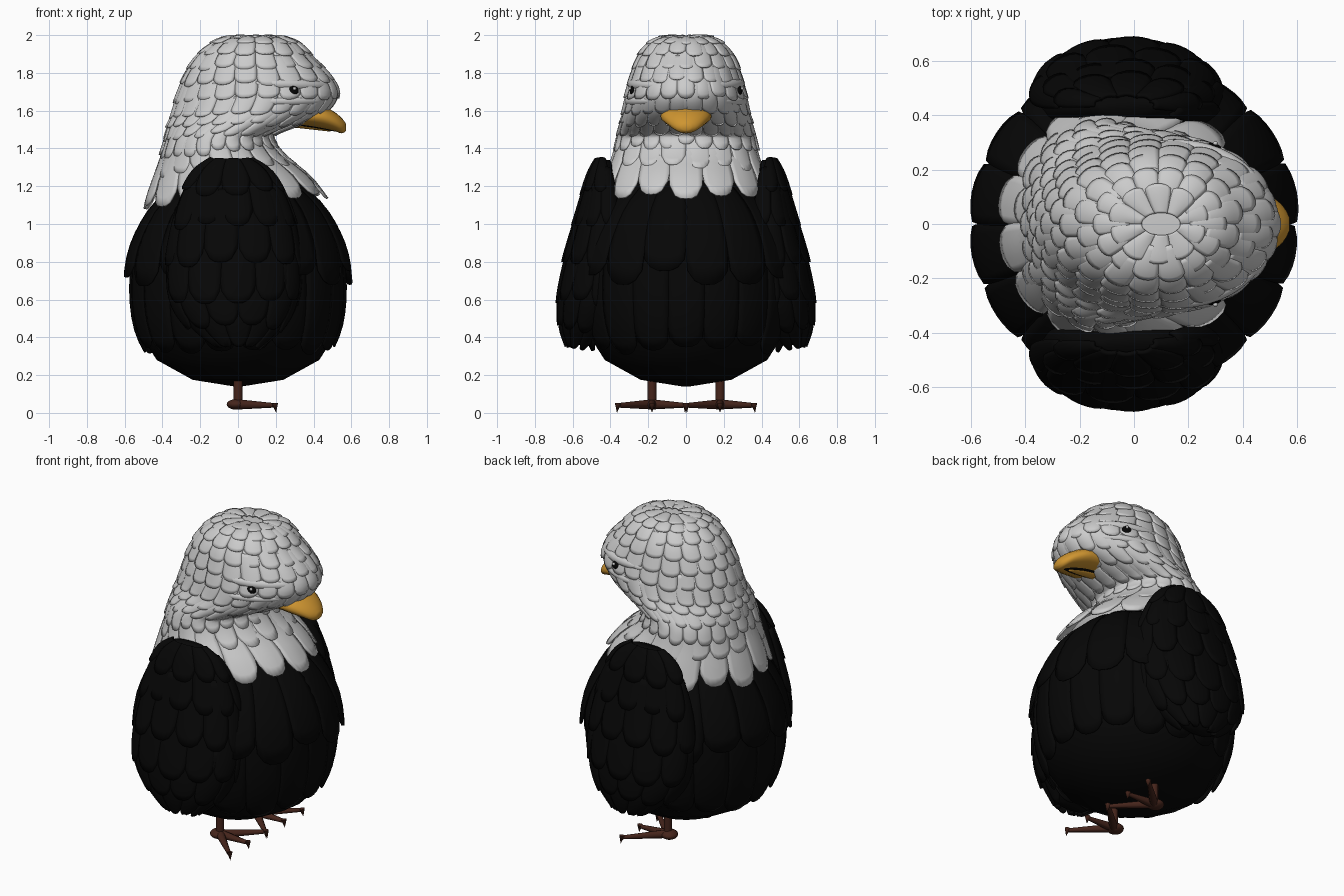
import bpy, bmesh, math, random
from mathutils import Vector

if "Cube" in bpy.data.objects:
    bpy.data.objects.remove(bpy.data.objects["Cube"])
random.seed(4)


def material(name, col):
    m = bpy.data.materials.new(name)
    m.diffuse_color = (*col, 1)
    m.use_nodes = True
    m.node_tree.nodes["Principled BSDF"].inputs["Base Color"].default_value = m.diffuse_color
    return m


BLACK = material("black", (0.002, 0.002, 0.002))
YELLOW = material("beak yellow", (0.62, 0.30, 0.03))
BROWN = material("leg brown", (0.06, 0.018, 0.011))


def surface(rings, yc=None):
    """Smooth loft; ring = (back x, back z, front x, front z, half width)."""
    rows = [list(r) + [yc[i] if yc else 0] for i, r in enumerate(rings)]
    last = len(rows) - 1

    def point(v, a):
        v = min(max(v, 0), last)
        i = min(int(v), last - 1)
        t = v - i
        q = [rows[min(max(i + k, 0), last)] for k in (-1, 0, 1, 2)]
        xb, zb, xf, zf, b, y = [
            0.5 * (2 * p1 + (p2 - p0) * t + (2 * p0 - 5 * p1 + 4 * p2 - p3) * t * t
                   + (3 * p1 - p0 - 3 * p2 + p3) * t ** 3) for p0, p1, p2, p3 in zip(*q)]
        c, s = math.cos(a), math.sin(a)
        return Vector(((xb + xf) / 2 + c * (xf - xb) / 2, y + s * b, (zb + zf) / 2 + c * (zf - zb) / 2))
    point.last = last
    return point


def normal(f, v, a):
    dv = f(v + .03, a) - f(v - .03, a)
    da = f(v, a + .03) - f(v, a - .03)
    return dv.cross(da).normalized()


def finish(name, bm, mat=None, mirror=False, thick=0):
    me = bpy.data.meshes.new(name)
    bm.to_mesh(me)
    bm.free()
    ob = bpy.data.objects.new(name, me)
    bpy.context.collection.objects.link(ob)
    if mat:
        me.materials.append(mat)
    me.shade_smooth()
    if thick:
        m = ob.modifiers.new("thickness", 'SOLIDIFY')
        m.thickness, m.offset = thick, 0
    if mirror:
        m = ob.modifiers.new("mirror", 'MIRROR')
        m.use_axis = (False, True, False)
    return ob


def loft(name, f, mat=None, segs=24, per=1, mirror=False):
    bm = bmesh.new()
    rings = [[bm.verts.new(f(i / per, 2 * math.pi * j / segs)) for j in range(segs)]
             for i in range(f.last * per + 1)]
    for r0, r1 in zip(rings, rings[1:]):
        for j in range(segs):
            k = (j + 1) % segs
            bm.faces.new((r0[j], r1[j], r1[k], r0[k]))
    bm.faces.new(rings[0])
    bm.faces.new(rings[-1])
    bmesh.ops.recalc_face_normals(bm, faces=bm.faces[:])
    return finish(name, bm, mat, mirror)


def feathers(name, f, rows, mat=None, arc=(0, 2 * math.pi), mirror=False, thick=.01, cut=.13):
    """Rows of U-tipped feathers laid on f; row = (start v, tip v, count, tip lift)."""
    bm = bmesh.new()
    nt, ns = 8, 6
    for r, (v0, v1, n, lift) in enumerate(rows):
        step = (arc[1] - arc[0]) / n
        for k in range(n):
            mid = arc[0] + (k + .5 * (r % 2)) * step
            end = v1 + random.uniform(-.06, .06) * (v1 - v0)
            up = random.uniform(0, .006)
            grid = []
            for i in range(nt + 1):
                t = i / nt
                line = []
                for j in range(ns + 1):
                    s = 2 * j / ns - 1
                    v = v0 + (end - v0) * t * (1 - cut * abs(s) ** 3)
                    a = mid + s * step * .53 * (1 - .12 * t ** 4)
                    h = .002 + up + lift * t + .008 * (1 - s * s)
                    line.append(bm.verts.new(f(v, a) + normal(f, v, a) * h))
                grid.append(line)
            for i in range(nt):
                for j in range(ns):
                    bm.faces.new((grid[i][j], grid[i + 1][j], grid[i + 1][j + 1], grid[i][j + 1]))
    return finish(name, bm, mat, mirror, thick)


def cone(name, p, q, r1, r2, mat, segs=8):
    p, q = Vector(p), Vector(q)
    bpy.ops.mesh.primitive_cone_add(vertices=segs, radius1=r1, radius2=r2, depth=(q - p).length,
                                    location=(p + q) / 2, rotation=(q - p).to_track_quat('Z', 'Y').to_euler())
    ob = bpy.context.object
    ob.name = name
    ob.data.materials.append(mat)
    bpy.ops.object.shade_smooth_by_angle(angle=math.radians(50))


def ball(name, loc, size, mat=None):
    bpy.ops.mesh.primitive_uv_sphere_add(segments=16, ring_count=10, radius=1, location=loc)
    ob = bpy.context.object
    ob.name, ob.scale = name, size
    if mat:
        ob.data.materials.append(mat)
    bpy.ops.object.shade_smooth()


# Body with long plumage
body = surface([(-r, z, r, z, r) for r, z in (
    (.10, 1.34), (.27, 1.24), (.425, 1.1), (.51, .95), (.55, .8), (.555, .6),
    (.52, .42), (.43, .28), (.24, .175), (.02, .14))])
loft("body", body, BLACK, 20)
feathers("body_feathers", body, [(3.6, 6.5, 18, .008), (1.1, 4.45, 16, .035)], BLACK, cut=.1)

# Head and neck; the last ring only guides the collar tips
head = surface([
    (.03, 1.982, .17, 1.982, .04), (-.07, 1.97, .25, 1.974, .13), (-.14, 1.935, .32, 1.94, .195),
    (-.21, 1.87, .39, 1.865, .245), (-.27, 1.77, .47, 1.78, .275), (-.31, 1.66, .51, 1.69, .30),
    (-.335, 1.56, .45, 1.61, .315), (-.355, 1.50, .33, 1.55, .33), (-.37, 1.42, .17, 1.48, .345),
    (-.395, 1.32, .22, 1.36, .365), (-.43, 1.2, .36, 1.23, .405), (-.465, 1.06, .45, 1.10, .435)])
head.last = 10
loft("head", head, None, 32, 2)
feathers("collar_feathers", head, [(8.2, 10.75, 15, .025), (7.6, 9.6, 18, .016)], thick=.012, cut=.2)
feathers("head_feathers", head, [
    (6.6, 8.7, 24, .016), (5.9, 7.8, 24, .014), (5.0, 7.0, 24, .013), (4.3, 6.1, 24, .012),
    (3.5, 5.2, 22, .012), (2.8, 4.4, 20, .012), (2.0, 3.6, 18, .011), (1.2, 2.8, 16, .011),
    (.5, 2.0, 14, .01), (0, 1.2, 10, .008)])

# Wings, flush against the flanks
wing = surface([
    (-.14, 1.34, .07, 1.34, .03), (-.24, 1.25, .18, 1.25, .075), (-.32, 1.05, .27, 1.05, .13),
    (-.36, .8, .31, .8, .175), (-.34, .6, .29, .6, .175), (-.24, .46, .21, .46, .13),
    (-.1, .36, .09, .36, .04)], (.435, .43, .43, .45, .48, .515, .565))
loft("wing", wing, BLACK, 24, 2, True)
feathers("wing_feathers", wing, [
    (4.0, 6.0, 6, .016), (3.0, 5.0, 6, .018), (2.2, 4.1, 6, .018), (1.4, 3.1, 6, .016),
    (.7, 2.3, 6, .014), (0, 1.5, 5, .012)], BLACK, (-.05 * math.pi, 1.0 * math.pi), True, .014, .18)


# Beak with a dark mouth and lower jaw
def beak_loft(name, mat, sections):
    loft(name, surface([(x, lo, x, hi, w) for x, lo, hi, w in sections]), mat, 20, 3)


beak_loft("upper_beak", YELLOW, [(.28, 1.53, 1.60, .13), (.42, 1.51, 1.63, .135), (.50, 1.495, 1.60, .105),
                                 (.55, 1.48, 1.56, .065), (.572, 1.495, 1.53, .025)])
beak_loft("mouth", BLACK, [(.30, 1.52, 1.55, .05), (.42, 1.504, 1.54, .05), (.53, 1.487, 1.51, .015)])
beak_loft("lower_beak", YELLOW, [(.30, 1.51, 1.55, .035), (.40, 1.499, 1.53, .03), (.49, 1.489, 1.51, .01)])

# Eyes, brows and cheeks
for side in (1, -1):
    a = side * math.radians(64)
    p, n = head(4.78, a), normal(head, 4.78, a)
    ball("eye", p + n * .014, (.036, .02, .028), BLACK)
    ball("eye_glint", p + n * .034 + Vector((.008, 0, .008)), (.009, .008, .009))
    for label, v0, v1, a0, a1, rad in (("brow", 4.3, 4.6, 100, 18, .03), ("cheek", 5.3, 5.4, 100, 25, .024)):
        cu = bpy.data.curves.new(label, 'CURVE')
        cu.dimensions, cu.bevel_depth, cu.bevel_resolution = '3D', rad, 3
        sp = cu.splines.new('POLY')
        sp.points.add(12)
        for i, pt in enumerate(sp.points):
            t = i / 12
            ang = side * math.radians(a0 + (a1 - a0) * t)
            pt.co = (*(head(v0 + (v1 - v0) * t, ang) + normal(head, v0, ang) * .006), 1)
            pt.radius = .1 + .9 * math.sin(math.pi * t) ** .6 if 0 < t < 1 else .1
        sp.use_smooth = True
        bpy.context.collection.objects.link(bpy.data.objects.new(label, cu))

# Legs, feet, toes and claws
for side in (1, -1):
    y = .18 * side
    cone("leg", (0, y, .04), (0, y, .24), .024, .024, BROWN, 12)
    ball("foot", (-.01, y, .045), (.05, .05, .028), BROWN)
    for dy in (-.18, 0, .18):
        tip = Vector((.19, y + dy, .04))
        cone("toe", (0, y, .045), tip, .027, .012, BROWN)
        cone("claw", tip + Vector((.005, 0, .01)), tip + Vector((.012, dy * .03, -.04)), .017, 0, BROWN)
